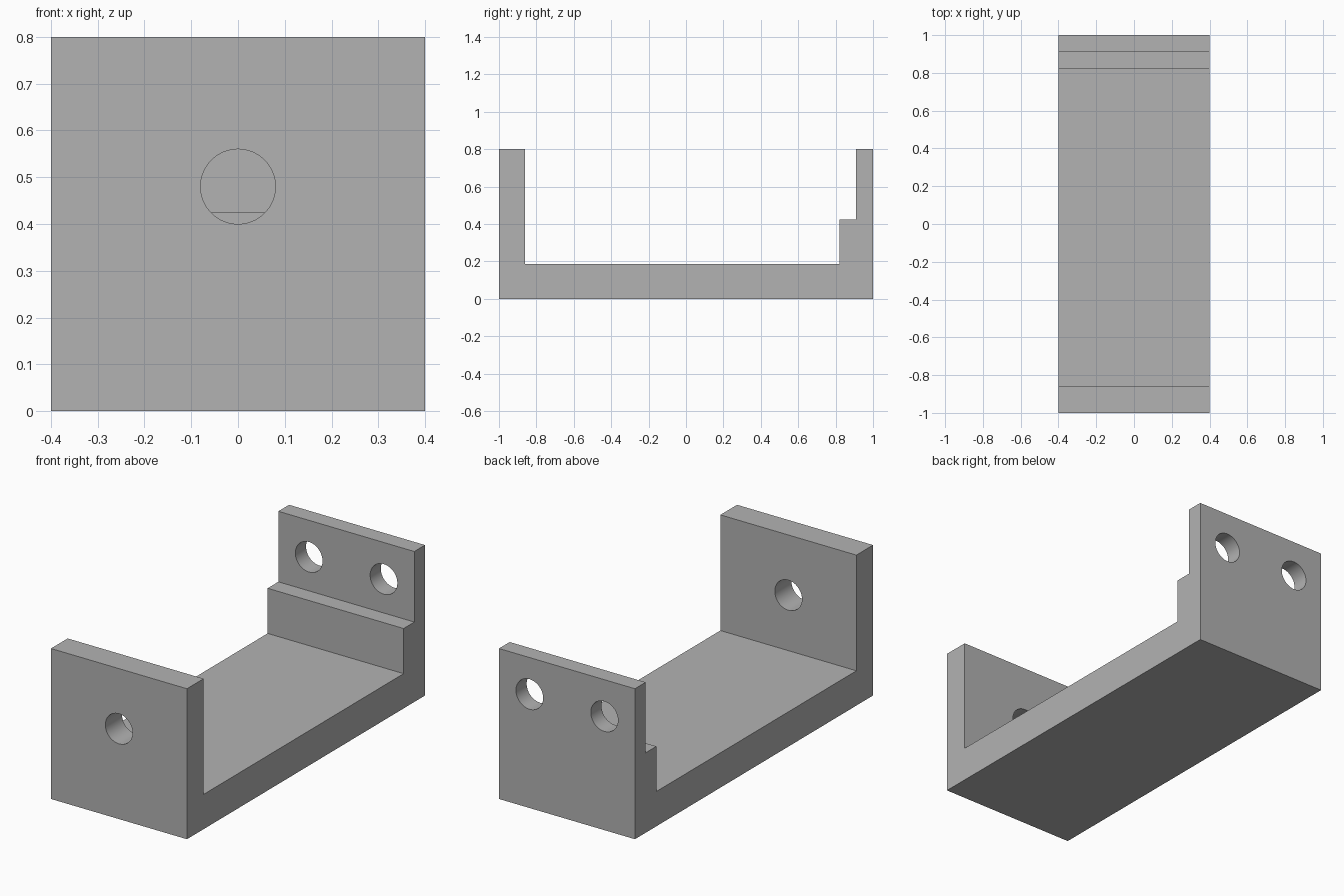
import bpy
import bmesh
import math
from mathutils import Matrix, Vector

cube = bpy.data.objects.get("Cube")
if cube:
    bpy.data.objects.remove(cube, do_unlink=True)

WIDTH = 0.8
HOLE_RADIUS = 0.08

grey = bpy.data.materials.new("plain grey")
grey.use_nodes = True
colour = (0.448, 0.448, 0.448, 1)
grey.diffuse_color = colour
grey.node_tree.nodes["Principled BSDF"].inputs["Base Color"].default_value = colour


def make_object(name, bm):
    bmesh.ops.recalc_face_normals(bm, faces=bm.faces)
    mesh = bpy.data.meshes.new(name)
    bm.to_mesh(mesh)
    bm.free()
    mesh.materials.append(grey)
    obj = bpy.data.objects.new(name, mesh)
    bpy.context.collection.objects.link(obj)
    return obj


# Bracket: side profile (y, z) extruded across the width
profile = [(-1, 0), (1, 0), (1, 0.8), (0.91, 0.8), (0.91, 0.425),
           (0.82, 0.425), (0.82, 0.185), (-0.86, 0.185), (-0.86, 0.8), (-1, 0.8)]
bm = bmesh.new()
side = bm.faces.new([bm.verts.new((-WIDTH / 2, y, z)) for y, z in profile])
extruded = bmesh.ops.extrude_face_region(bm, geom=[side], use_keep_orig=True)
bmesh.ops.translate(bm, vec=Vector((WIDTH, 0, 0)),
                    verts=[v for v in extruded["geom"] if isinstance(v, bmesh.types.BMVert)])
bracket = make_object("bracket", bm)

# Round holes: one in the front wall, two in the back wall
bm = bmesh.new()
for x, y, z in [(0, -0.93, 0.48), (-0.22, 0.955, 0.605), (0.22, 0.955, 0.605)]:
    bmesh.ops.create_cone(bm, cap_ends=True, segments=64, depth=0.3,
                          radius1=HOLE_RADIUS, radius2=HOLE_RADIUS,
                          matrix=Matrix.Translation((x, y, z)) @ Matrix.Rotation(math.pi / 2, 4, "X"))
cutter = make_object("hole_cutter", bm)
cutter.hide_render = True

cut = bracket.modifiers.new("holes", "BOOLEAN")
cut.operation = "DIFFERENCE"
cut.solver = "EXACT"
cut.object = cutter

# Apply the cut, drop the helper, smooth only the hole walls
bpy.ops.object.select_all(action="DESELECT")
bracket.select_set(True)
bpy.context.view_layer.objects.active = bracket
bpy.ops.object.modifier_apply(modifier=cut.name)
bpy.data.objects.remove(cutter, do_unlink=True)
bpy.ops.object.shade_smooth_by_angle(angle=math.radians(30))
